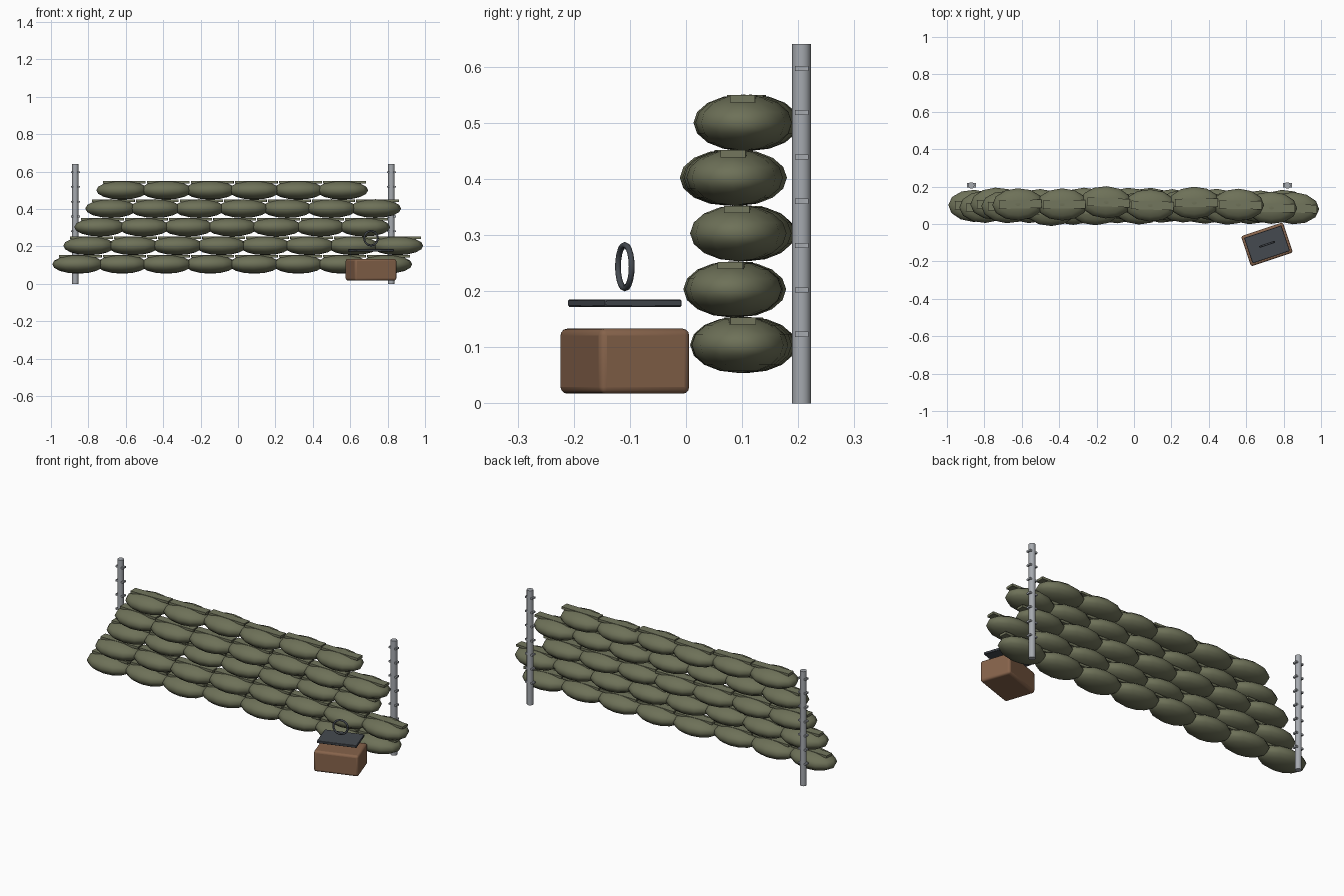
import bpy, random
from math import radians, pi
from mathutils import Matrix, Vector

if "Cube" in bpy.data.objects:
    bpy.data.objects.remove(bpy.data.objects["Cube"])

random.seed(4)


def material(name, r, g, b):
    m = bpy.data.materials.new(name)
    m.diffuse_color = (r, g, b, 1)
    m.use_nodes = True
    m.node_tree.nodes["Principled BSDF"].inputs["Base Color"].default_value = m.diffuse_color
    return m


OLIVE = material("olive_canvas", 0.155, 0.165, 0.098)
SEAM = material("seam_canvas", 0.17, 0.18, 0.11)
STEEL = material("steel", 0.38, 0.40, 0.43)
LEATHER = material("brown_case", 0.24, 0.125, 0.07)
DARK = material("dark_metal", 0.06, 0.068, 0.08)


def finish(name, mat, smooth=None):
    o = bpy.context.object
    o.name = name
    o.data.materials.append(mat)
    if smooth:
        bpy.ops.object.shade_smooth_by_angle(angle=radians(smooth))
    return o


def box(name, size, loc, yaw, mat, bevel=0, segments=2):
    bpy.ops.mesh.primitive_cube_add(size=1)
    o = finish(name, mat)
    o.data.transform(Matrix.Diagonal((*size, 1)))
    o.location = loc
    o.rotation_euler.z = yaw
    if bevel:
        mod = o.modifiers.new("bevel", "BEVEL")
        mod.width = bevel
        mod.segments = segments
        bpy.ops.object.shade_smooth_by_angle(angle=radians(40))
    return o


# One sandbag with the sewn strip along its top
def sandbag(name, x, y, z, yaw):
    bpy.ops.mesh.primitive_uv_sphere_add(segments=12, ring_count=8, radius=1)
    o = finish(name, OLIVE, 40)
    o.data.transform(Matrix.Diagonal((0.138, 0.086, 0.05, 1)))
    o.location = (x, y, z)
    o.rotation_euler.z = yaw
    strip = Vector((0.012, 0, 0.0425))
    strip.rotate(Matrix.Rotation(yaw, 3, 'Z'))
    box(name + "_seam", (0.228, 0.045, 0.013), Vector((x, y, z)) + strip, yaw, SEAM)


# Five staggered courses: bag count, mean y, height
courses = [(8, 0.102, 0.104), (8, 0.085, 0.203), (7, 0.1, 0.303),
           (7, 0.084, 0.402), (6, 0.108, 0.5)]
for r, (count, y0, z) in enumerate(courses):
    for i in range(count):
        sandbag(f"sandbag_{r + 1}_{i + 1}", -0.855 + 0.0588 * r + 0.2355 * i,
                y0 + random.uniform(-0.01, 0.01), z,
                radians(random.uniform(-3, 3)))

# Picket posts with paired wire lugs
for side, x in (("left", -0.87), ("right", 0.82)):
    bpy.ops.mesh.primitive_cylinder_add(vertices=12, radius=0.017, depth=0.64,
                                        location=(x, 0.206, 0.32))
    finish(side + "_post", STEEL, 40)
    for k in range(7):
        box(f"{side}_post_lug_{k + 1}", (0.048, 0.024, 0.009),
            (x, 0.206, 0.123 + 0.079 * k), 0, STEEL)

# Supply case, raised lid plate and ring handle
YAW = radians(18.5)
box("case_body", (0.236, 0.170, 0.116), (0.711, -0.109, 0.075), YAW, LEATHER, 0.012, 3)
box("case_lid", (0.21, 0.144, 0.013), (0.711, -0.109, 0.1785), YAW, DARK, 0.002, 1)
bpy.ops.mesh.primitive_torus_add(major_radius=0.0385, minor_radius=0.0055,
                                 major_segments=20, minor_segments=8,
                                 location=(0.711, -0.109, 0.2435),
                                 rotation=(pi / 2, 0, YAW))
finish("case_handle", DARK, 60)
